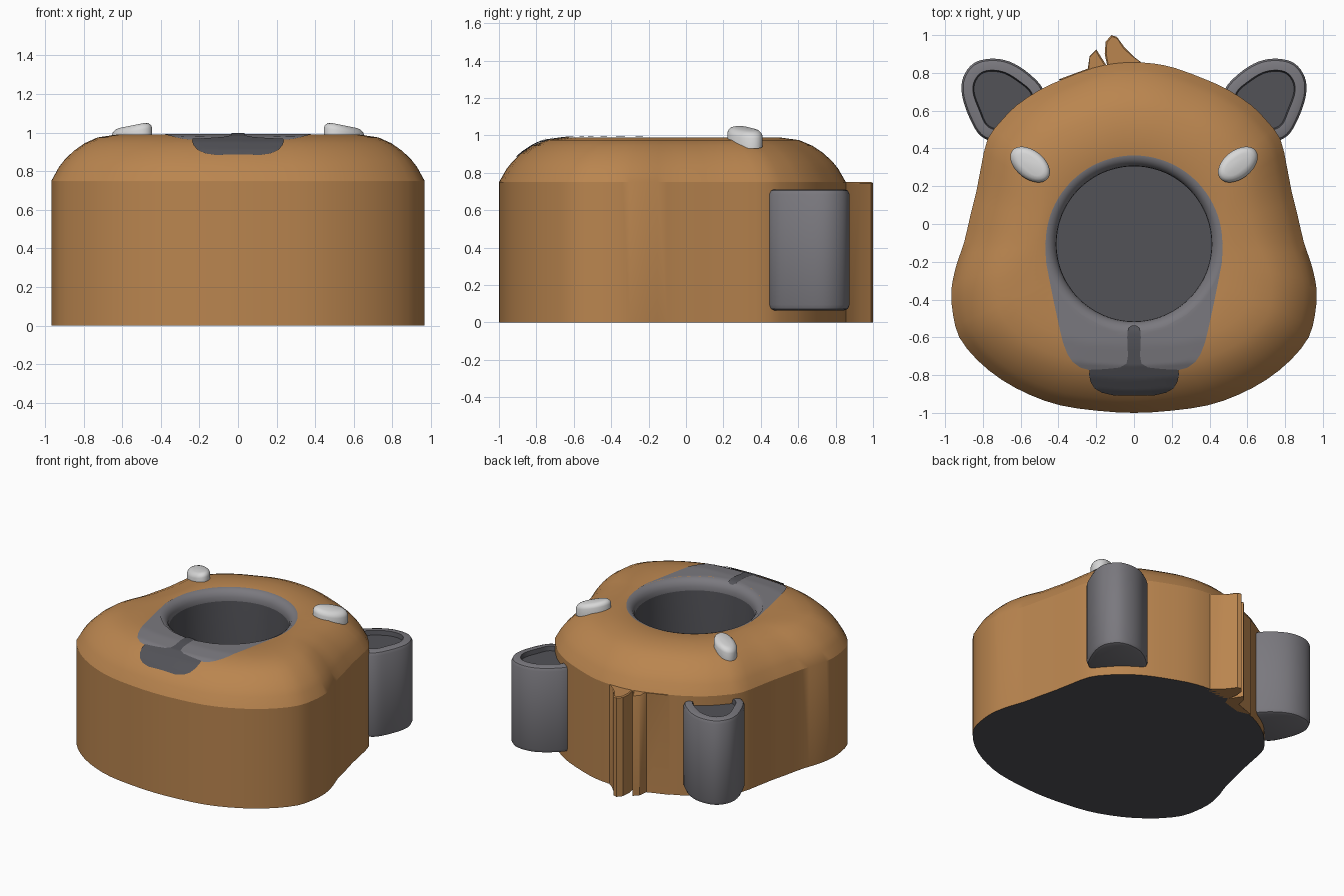
import bpy, bmesh, math
from mathutils import Vector
from mathutils.bvhtree import BVHTree

if "Cube" in bpy.data.objects:
    bpy.data.objects.remove(bpy.data.objects["Cube"])


def material(name, rgb):
    m = bpy.data.materials.new(name)
    m.diffuse_color = (*rgb, 1)
    m.use_nodes = True
    m.node_tree.nodes["Principled BSDF"].inputs["Base Color"].default_value = m.diffuse_color
    return m


BROWN = material("brown fur", (0.49, 0.235, 0.078))
GREY = material("light grey", (0.195, 0.19, 0.21))
DARK = material("dark grey", (0.085, 0.085, 0.097))
WHITE = material("eye white", (0.68, 0.68, 0.68))


def finish(name, bm, mats, angle=28):
    bmesh.ops.recalc_face_normals(bm, faces=bm.faces)
    me = bpy.data.meshes.new(name)
    bm.to_mesh(me)
    for m in mats:
        me.materials.append(m)
    ob = bpy.data.objects.new(name, me)
    bpy.context.collection.objects.link(ob)
    bpy.ops.object.select_all(action='DESELECT')
    ob.select_set(True)
    bpy.context.view_layer.objects.active = ob
    bpy.ops.object.shade_smooth_by_angle(angle=math.radians(angle))
    return ob


def spline(pts, n=2):
    """Closed smooth curve through the points."""
    pts = [Vector(p) for p in pts]
    out = []
    for i in range(len(pts)):
        a, b, c, d = (pts[(i + k) % len(pts)] for k in (-1, 0, 1, 2))
        for j in range(n):
            t = j / n
            out.append(0.5 * (2 * b + (c - a) * t + (2 * a - 5 * b + 4 * c - d) * t * t
                              + (3 * b - a - 3 * c + d) * t ** 3))
    return out


def loft(outline, centre, rings):
    """Rings are (kind, amount, z, material of the band below); first and last are capped.
    Kind 'in' insets the outline toward the centre, 'r' is a circle about the centre."""
    bm = bmesh.new()
    c = Vector(centre)
    loops = []
    for kind, d, z, m in rings:
        loop = []
        for p in outline:
            u = (p - c).normalized()
            q = p - u * d if kind == 'in' else c + u * d
            loop.append(bm.verts.new((q.x, q.y, z)))
        loops.append(loop)
    n = len(outline)
    for k in range(1, len(loops)):
        for i in range(n):
            j = (i + 1) % n
            f = bm.faces.new((loops[k - 1][i], loops[k - 1][j], loops[k][j], loops[k][i]))
            f.material_index = rings[k][3]
    bm.faces.new(loops[0][::-1]).material_index = rings[0][3]
    bm.faces.new(loops[-1]).material_index = rings[-1][3]
    return bm


# Head: outline lofted up, over the domed top and down into the round well
half = [(0.1, 0.85), (0.22, 0.825), (0.38, 0.765), (0.5, 0.71), (0.62, 0.63), (0.7, 0.55),
        (0.775, 0.45), (0.81, 0.3), (0.835, 0.17), (0.865, 0.05), (0.9, -0.1), (0.935, -0.2),
        (0.96, -0.3), (0.967, -0.38), (0.958, -0.48), (0.925, -0.6), (0.83, -0.72),
        (0.7, -0.825), (0.55, -0.905), (0.39, -0.96), (0.2, -0.988)]
outline = spline([(0, 0.855)] + half + [(0, -1.0)] + [(-x, y) for x, y in reversed(half)])
B, G, D = 0, 1, 2
bm = loft(outline, (0, -0.105), [
    ('in', 0, 0, D), ('in', 0, 0.75, B), ('in', 0.04, 0.82, B), ('in', 0.07, 0.858, B),
    ('in', 0.12, 0.905, B), ('in', 0.18, 0.945, B), ('in', 0.25, 0.975, B),
    ('in', 0.36, 0.99, B), ('r', 0.468, 0.99, B), ('r', 0.445, 0.983, G),
    ('r', 0.425, 0.965, G), ('r', 0.413, 0.94, G), ('r', 0.41, 0.91, G), ('r', 0.41, 0.08, D)])
tree = BVHTree.FromBMesh(bm)
finish("head", bm, [BROWN, GREY, DARK])


# Painted muzzle and nose: thin skins dropped onto the domed top
def skin(name, rows, mat, lift, cols=8):
    bm = bmesh.new()
    fine = []
    for a, b in zip(rows, rows[1:]):
        fine += [tuple(a[k] + (b[k] - a[k]) * t / 3 for k in range(3)) for t in range(3)]
    fine.append(rows[-1])
    for s in (1, -1):
        grid = []
        for y, x0, x1 in fine:
            row = []
            for i in range(cols + 1):
                x = s * (x0 + (x1 - x0) * i / cols)
                hit = tree.ray_cast(Vector((x, y, 2)), Vector((0, 0, -1)))[0]
                row.append(bm.verts.new((x, y, hit.z + lift)))
            grid.append(row)
        for r0, r1 in zip(grid, grid[1:]):
            for i in range(cols):
                quad = (r0[i], r0[i + 1], r1[i + 1], r1[i])
                bm.faces.new(quad[::-1] if s > 0 else quad)
    bmesh.ops.remove_doubles(bm, verts=bm.verts, dist=0.0002)
    finish(name, bm, [mat])


def rim(y):
    return math.sqrt(max(0, 0.467 ** 2 - (y + 0.105) ** 2))


skin("muzzle", [(y, rim(y), x) for y, x in (
    (-0.1, 0.47), (-0.2, 0.466), (-0.3, 0.447), (-0.4, 0.427), (-0.48, 0.41), (-0.54, 0.397),
    (-0.572, 0.39), (-0.63, 0.375), (-0.69, 0.352), (-0.73, 0.325), (-0.76, 0.285),
    (-0.775, 0.23))], GREY, 0.004)
skin("nose", [(y, 0, x) for y, x in (
    (-0.538, 0.012), (-0.55, 0.032), (-0.6, 0.036), (-0.7, 0.032), (-0.74, 0.04),
    (-0.76, 0.075), (-0.768, 0.15), (-0.772, 0.235), (-0.8, 0.238), (-0.835, 0.23),
    (-0.87, 0.21), (-0.893, 0.17), (-0.907, 0.11))], DARK, 0.008)

# Ears and eyes, mirrored
ear = [(0.48, 0.71), (0.56, 0.8), (0.66, 0.86), (0.76, 0.875), (0.85, 0.85), (0.905, 0.775),
       (0.91, 0.68), (0.87, 0.56), (0.81, 0.465), (0.72, 0.44), (0.58, 0.5), (0.48, 0.6)]
for s, side in ((1, "right"), (-1, "left")):
    pts = [Vector((s * p.x, p.y)) for p in spline(ear, 4)]
    bm = loft(pts, (s * 0.7, 0.66), [
        ('in', 0.03, 0.065, 0), ('in', 0.01, 0.073, 0), ('in', 0, 0.095, 0), ('in', 0, 0.685, 0),
        ('in', 0.01, 0.705, 0), ('in', 0.03, 0.712, 0), ('in', 0.063, 0.712, 0),
        ('in', 0.07, 0.68, 1)])
    finish(side + "_ear", bm, [GREY, DARK], 40)

    pts = []
    for i in range(32):
        a = math.tau * i / 32
        u, v, t = 0.12 * math.cos(a), 0.075 * math.sin(a), math.radians(38)
        pts.append(Vector((s * (0.55 + u * math.cos(t) - v * math.sin(t)),
                           0.315 + u * math.sin(t) + v * math.cos(t))))
    bm = loft(pts, (s * 0.55, 0.315), [
        ('in', 0, 0.95, 0), ('in', 0, 1.005, 0), ('in', 0.007, 1.02, 0),
        ('in', 0.02, 1.031, 0), ('in', 0.04, 1.037, 0)])
    for v in bm.verts:  # tilt the eye outward
        v.co.z -= 0.2 * (abs(v.co.x) - 0.55)
    finish(side + "_eye", bm, [WHITE], 50)

# Hair tuft: two upright locks at the back
locks = {
    "large_lock": [(0.06, 0.84), (0.0, 0.885), (-0.05, 0.935), (-0.09, 0.99), (-0.12, 1.0),
                   (-0.15, 0.965), (-0.155, 0.9), (-0.14, 0.83), (-0.04, 0.8)],
    "small_lock": [(-0.14, 0.83), (-0.175, 0.885), (-0.2, 0.925), (-0.235, 0.89),
                   (-0.245, 0.82), (-0.4, 0.765), (-0.3, 0.74), (-0.16, 0.78)]}
for name, pts in locks.items():
    pts = [Vector(p) for p in pts]
    c = sum(pts, Vector((0, 0))) / len(pts)
    bm = loft(pts, c, [('in', 0, 0, 0), ('in', 0, 0.743, 0), ('in', 0.008, 0.75, 0)])
    finish(name, bm, [BROWN], 35)
